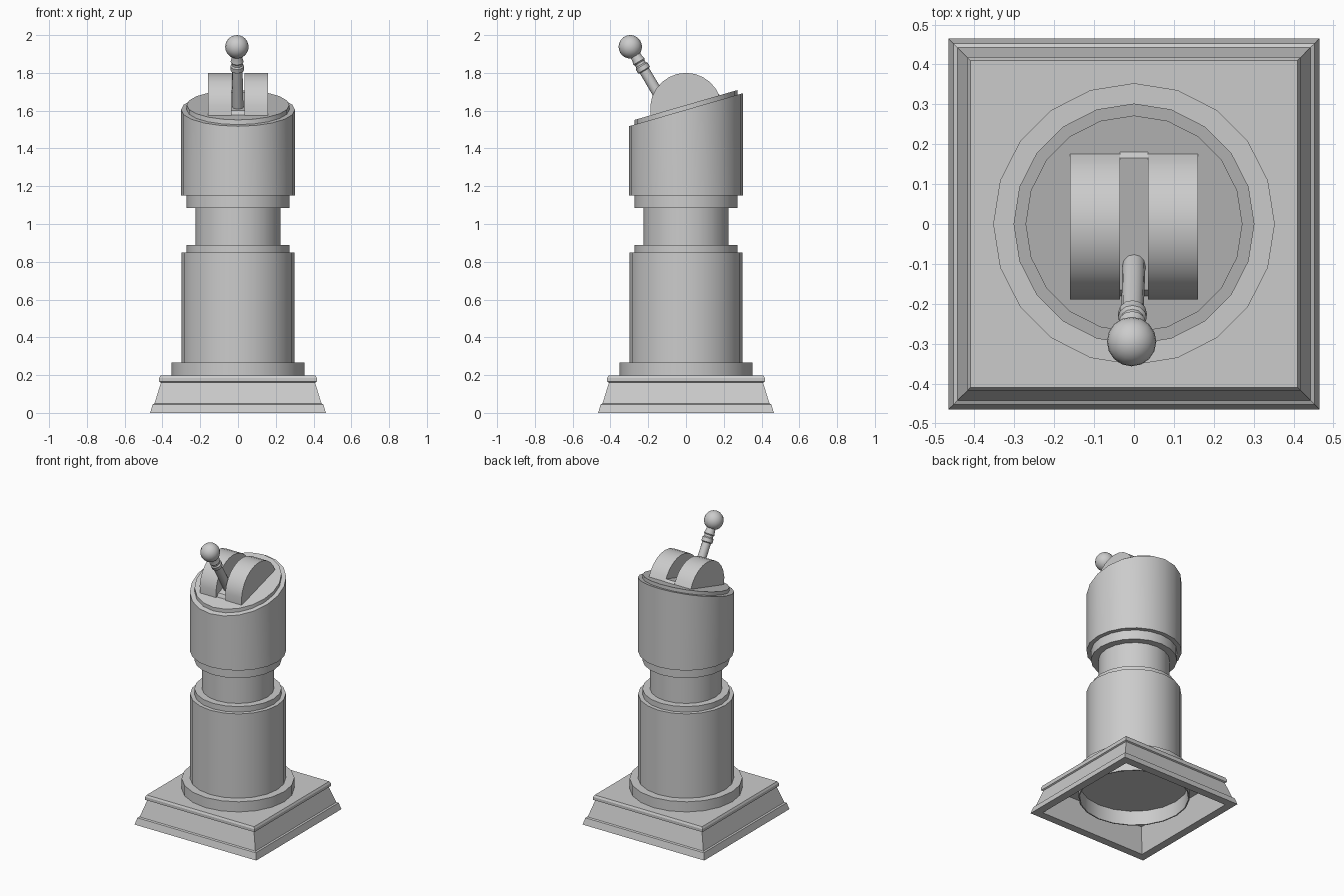
import bpy, bmesh, math
from mathutils import Vector, Matrix

if "Cube" in bpy.data.objects:
    bpy.data.objects.remove(bpy.data.objects["Cube"])

SLOPE = 0.29  # tilt of the head's top, rise per unit of y


def finish(name, bm, smooth=True, angle=35):
    bmesh.ops.remove_doubles(bm, verts=bm.verts, dist=1e-5)
    bmesh.ops.recalc_face_normals(bm, faces=bm.faces)
    me = bpy.data.meshes.new(name)
    bm.to_mesh(me)
    bm.free()
    ob = bpy.data.objects.new(name, me)
    bpy.context.collection.objects.link(ob)
    if smooth:
        bpy.ops.object.select_all(action='DESELECT')
        ob.select_set(True)
        bpy.context.view_layer.objects.active = ob
        bpy.ops.object.shade_smooth_by_angle(angle=math.radians(angle))
    return ob


def lathe(name, profile, sides=20, start=0.0, cap_first=False, cap_last=False,
          smooth=True, matrix=None):
    """Profile points are (radius, z) or (radius, z, slope along y)."""
    bm = bmesh.new()
    rings = []
    for p in profile:
        slope = p[2] if len(p) > 2 else 0.0
        ring = []
        for i in range(sides):
            a = start + math.tau * i / sides
            x, y = p[0] * math.cos(a), p[0] * math.sin(a)
            ring.append(bm.verts.new((x, y, p[1] + slope * y)))
        rings.append(ring)
    for lo, hi in zip(rings, rings[1:]):
        for i in range(sides):
            j = (i + 1) % sides
            bm.faces.new((lo[i], lo[j], hi[j], hi[i]))
    if cap_first:
        bm.faces.new(rings[0][::-1])
    if cap_last:
        bm.faces.new(rings[-1])
    if matrix:
        bm.transform(matrix)
    return finish(name, bm, smooth)


def extrude_x(name, pts, x0, x1):
    """Solid with a (y, z) outline between two x values."""
    bm = bmesh.new()
    f = bm.faces.new([bm.verts.new((x0, y, z)) for y, z in pts])
    ext = bmesh.ops.extrude_face_region(bm, geom=[f])
    vs = [v for v in ext['geom'] if isinstance(v, bmesh.types.BMVert)]
    bmesh.ops.translate(bm, verts=vs, vec=(x1 - x0, 0, 0))
    return finish(name, bm)


# Square moulded base, hollow underneath
half = [(0.385, 0.18), (0.41, 0.0), (0.465, 0.0), (0.452, 0.045), (0.442, 0.05),
        (0.408, 0.16), (0.417, 0.165), (0.417, 0.185), (0.41, 0.198)]
lathe("base", [(h * math.sqrt(2), z) for h, z in half], 4, math.pi / 4,
      cap_first=True, cap_last=True, smooth=False)

# Round plinth, its open rim reaching down inside the base
lathe("plinth", [(0.345, 0.18), (0.345, 0.08), (0.353, 0.08), (0.353, 0.268),
                 (0.29, 0.268)])

# Column: lower drum, ring, neck, ring, slanted head with raised panel
lathe("column", [(0.30, 0.26), (0.30, 0.85), (0.273, 0.85), (0.273, 0.888),
                 (0.226, 0.888), (0.226, 1.085), (0.273, 1.085), (0.273, 1.15),
                 (0.302, 1.15), (0.302, 1.605, SLOPE), (0.272, 1.605, SLOPE),
                 (0.272, 1.63, SLOPE)], cap_last=True)

# Two half-round lever housings
outline = []
C, R = 1.61, 0.19
for i in range(15):
    a = math.radians(-9 + 198 * i / 14)
    outline.append((R * math.cos(a), C + R * math.sin(a)))
outline = [(y, z) for y, z in outline if z > 1.625 + SLOPE * y]
outline = [(0.186, 1.66)] + outline + [(-0.188, 1.565)]
for side, name in ((-1, "housing_left"), (1, "housing_right")):
    extrude_x(name, outline, side * 0.035, side * 0.16)

# Low floor strip between the housings
extrude_x("slot_floor", [(y, 1.63 + SLOPE * y + d) for y, d in
                         ((-0.18, -0.02), (0.18, -0.02), (0.18, 0.0),
                          (0.165, 0.018), (-0.165, 0.018), (-0.18, 0.0))], -0.035, 0.035)

# Tilted lever: shaft, collar and thin neck
foot, knob = Vector((0, -0.095, 1.60)), Vector((-0.006, -0.295, 1.938))
axis = knob - foot
turn = Matrix.Translation(foot) @ axis.to_track_quat('Z', 'Y').to_matrix().to_4x4()
L = axis.length
lathe("lever", [(0.029, 0), (0.028, 0.245), (0.036, 0.25), (0.036, 0.275),
                (0.029, 0.282), (0.029, 0.295), (0.035, 0.302), (0.03, 0.318),
                (0.026, L - 0.03)], 12, cap_first=True, cap_last=True, matrix=turn)

# Ball knob
bm = bmesh.new()
bmesh.ops.create_uvsphere(bm, u_segments=16, v_segments=12, radius=0.062,
                          matrix=Matrix.Translation(knob))
finish("knob", bm, angle=60)
